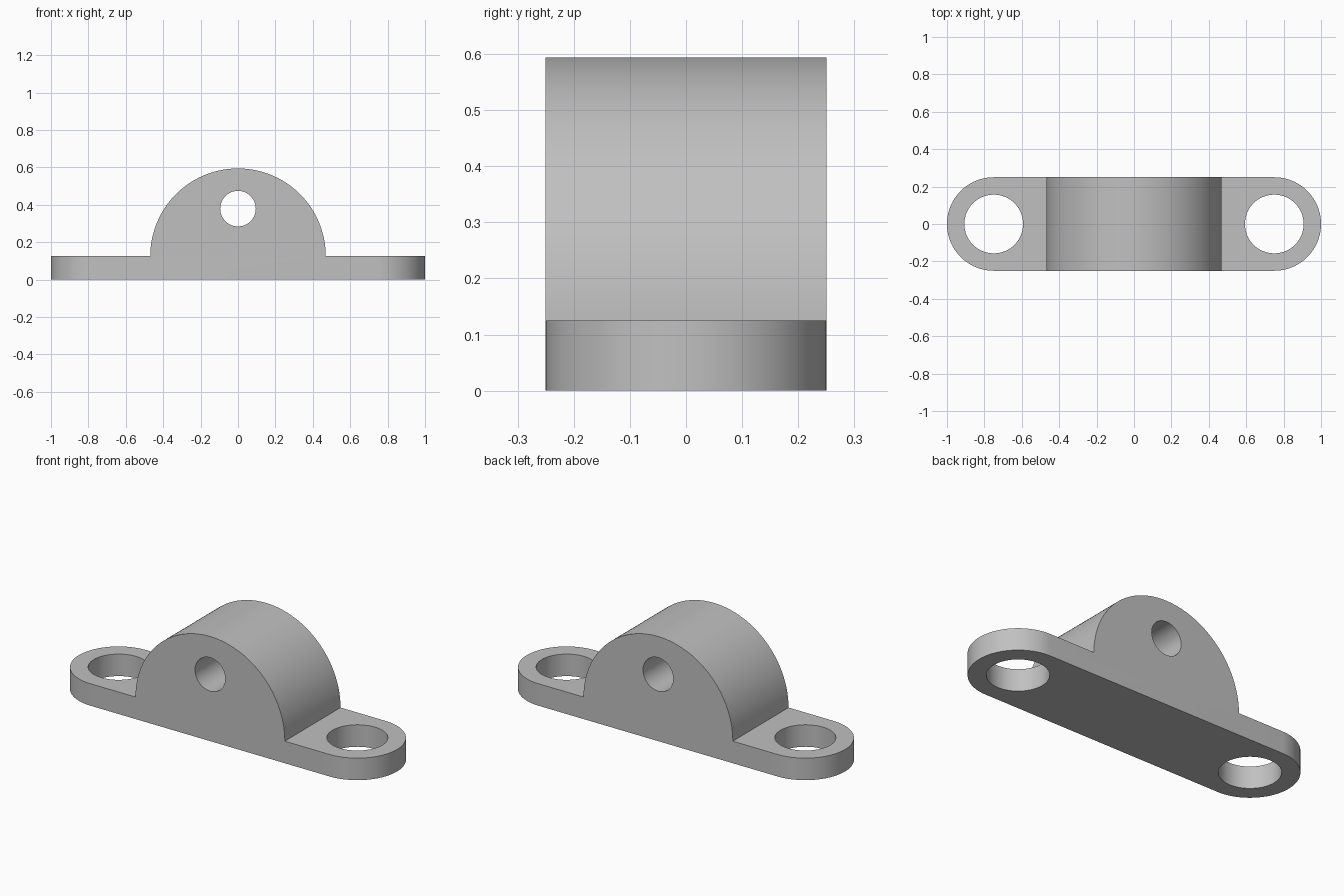
import bpy, bmesh
from math import pi, sin, cos
from mathutils import Vector

if "Cube" in bpy.data.objects:
    bpy.data.objects.remove(bpy.data.objects["Cube"])

HALF_WIDTH = 0.25
PLATE_TOP = 0.125
ARCH_RADIUS = 0.469
EAR_X = 0.75

metal = bpy.data.materials.new("light grey metal")
metal.use_nodes = True
grey = (0.53, 0.53, 0.53, 1)
metal.diffuse_color = grey
metal.node_tree.nodes["Principled BSDF"].inputs["Base Color"].default_value = grey


def arc(cx, cy, radius, start, end, steps):
    """Points along a circular arc."""
    angles = [start + (end - start) * i / steps for i in range(steps + 1)]
    return [(cx + radius * cos(a), cy + radius * sin(a)) for a in angles]


def prism(name, outline, axis, low, high):
    """Extrude a flat outline along y or z."""
    place = (lambda u, v: (u, low, v)) if axis == "y" else (lambda u, v: (u, v, low))
    step = Vector((0, high - low, 0) if axis == "y" else (0, 0, high - low))
    bm = bmesh.new()
    face = bm.faces.new([bm.verts.new(place(u, v)) for u, v in outline])
    grown = bmesh.ops.extrude_face_region(bm, geom=[face], use_keep_orig=True)["geom"]
    bmesh.ops.translate(bm, vec=step, verts=[g for g in grown if isinstance(g, bmesh.types.BMVert)])
    bmesh.ops.recalc_face_normals(bm, faces=bm.faces)
    mesh = bpy.data.meshes.new(name)
    bm.to_mesh(mesh)
    bm.free()
    mesh.materials.append(metal)
    obj = bpy.data.objects.new(name, mesh)
    bpy.context.collection.objects.link(obj)
    return obj


def combine(body, tool, operation):
    """Apply a boolean, then discard the tool."""
    mod = body.modifiers.new(operation, "BOOLEAN")
    mod.operation, mod.solver, mod.object = operation, "EXACT", tool
    bpy.context.view_layer.objects.active = body
    bpy.ops.object.modifier_apply(modifier=mod.name)
    bpy.data.objects.remove(tool)


# Side profile: flat plate with a half-round arch rising from it
profile = [(-1.2, 0), (1.2, 0), (1.2, PLATE_TOP)]
profile += arc(0, PLATE_TOP, ARCH_RADIUS, 0, pi, 96) + [(-1.2, PLATE_TOP)]
bracket = prism("mounting_bracket", profile, "y", -0.4, 0.4)

# Trim the plan to a bar with rounded ends
plan = arc(EAR_X, 0, HALF_WIDTH, -pi / 2, pi / 2, 48)
plan += arc(-EAR_X, 0, HALF_WIDTH, pi / 2, 3 * pi / 2, 48)
combine(bracket, prism("plan_trim", plan, "z", -0.2, 1), "INTERSECT")

# Bolt holes in both ears
for side in (-1, 1):
    ring = arc(side * EAR_X, 0, 0.157, 0, 2 * pi, 64)[:-1]
    combine(bracket, prism("bolt_hole", ring, "z", -0.2, 0.4), "DIFFERENCE")

# Pin hole through the arch
pin = arc(0, 0.379, 0.095, 0, 2 * pi, 64)[:-1]
combine(bracket, prism("pin_hole", pin, "y", -0.5, 0.5), "DIFFERENCE")

bpy.ops.object.select_all(action="DESELECT")
bracket.select_set(True)
bpy.context.view_layer.objects.active = bracket
bpy.ops.object.shade_smooth_by_angle(angle=pi / 6)
